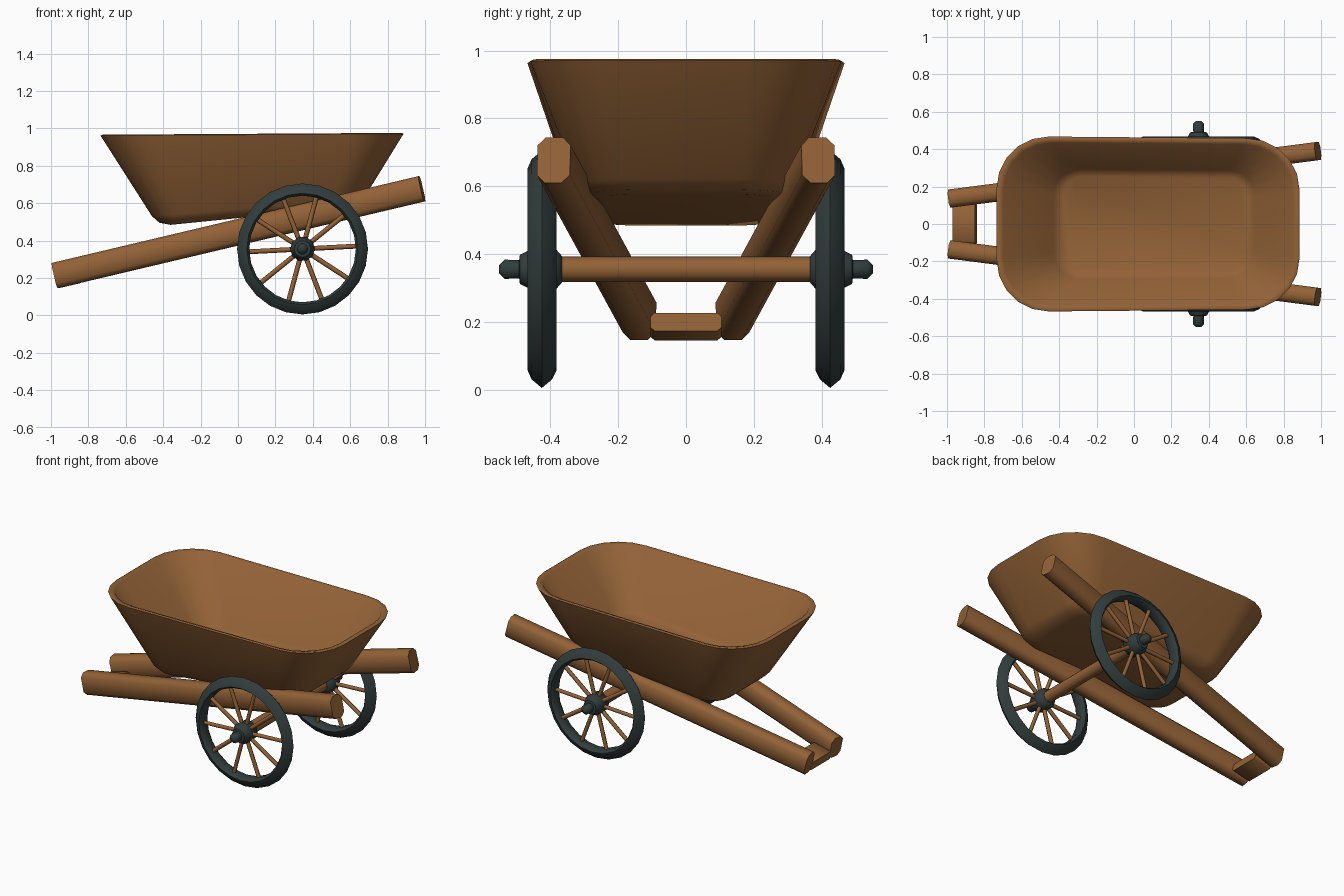
import bpy, bmesh
from math import sin, cos, pi, radians
from mathutils import Vector, Matrix

if "Cube" in bpy.data.objects:
    bpy.data.objects.remove(bpy.data.objects["Cube"])


def material(name, color):
    m = bpy.data.materials.new(name)
    m.use_nodes = True
    m.diffuse_color = color
    m.node_tree.nodes["Principled BSDF"].inputs["Base Color"].default_value = color
    return m


WOOD = material("brown wood", (0.29, 0.122, 0.038, 1))
IRON = material("dark iron", (0.032, 0.046, 0.046, 1))
HUB = Vector((0.345, 0.425, 0.355))


def finish(name, bm, mat, angle=50):
    bmesh.ops.recalc_face_normals(bm, faces=bm.faces)
    mesh = bpy.data.meshes.new(name)
    bm.to_mesh(mesh)
    bm.free()
    mesh.materials.append(mat)
    mesh.shade_smooth()
    mesh.set_sharp_from_angle(angle=radians(angle))
    ob = bpy.data.objects.new(name, mesh)
    bpy.context.collection.objects.link(ob)
    return ob


def loft(bm, rings, closed=False):
    """Skin a list of equal-length point rings; cap the ends unless closed."""
    loops = [[bm.verts.new(p) for p in ring] for ring in rings]
    pairs = list(zip(loops, loops[1:]))
    if closed:
        pairs.append((loops[-1], loops[0]))
    for a, b in pairs:
        for i in range(len(a)):
            j = (i + 1) % len(a)
            bm.faces.new((a[i], a[j], b[j], b[i]))
    if not closed:
        bm.faces.new(loops[0])
        bm.faces.new(loops[-1])


def lathe(name, profile, mat, steps, side=1, closed=False, angle=50):
    """Turn a profile of (y, radius) points about the wheel axis."""
    bm = bmesh.new()
    turns = [2 * pi * i / steps for i in range(steps)]
    loft(bm, [[(HUB.x + r * cos(t), y * side, HUB.z + r * sin(t)) for t in turns]
              for y, r in profile], closed)
    return finish(name, bm, mat, angle)


def timber(name, start, end, width, height, chamfer):
    """Chamfered beam between two points."""
    start, end = Vector(start), Vector(end)
    along = (end - start).normalized()
    across = Vector((0, 0, 1)).cross(along).normalized()
    up = along.cross(across)
    w, h, c = width / 2, height / 2, chamfer
    section = [(w, h - c), (w - c, h), (c - w, h), (-w, h - c),
               (-w, c - h), (c - w, -h), (w - c, -h), (w, c - h)]
    bm = bmesh.new()
    loft(bm, [[p + across * a + up * b for a, b in section] for p in (start, end)])
    return finish(name, bm, WOOD)


def outline(x0, x1, half, r, z, tilt):
    """Rounded rectangle, slightly narrower toward +x, with a tilted plane."""
    points = []
    for k, (cx, cy) in enumerate([(x1 - r, half - r), (x0 + r, half - r),
                                  (x0 + r, r - half), (x1 - r, r - half)]):
        for i in range(6):
            t = (k + i / 5) * pi / 2
            x, y = cx + r * cos(t), cy + r * sin(t)
            points.append((x, y * (1 - 0.03 * (x - x0) / (x1 - x0)),
                           z + tilt * (x + 0.4)))
    return points


# Tub: outer shell from the bottom up, over the rim, then down to the floor
bm = bmesh.new()
loft(bm, [outline(*ring) for ring in (
    (-0.36, 0.57, 0.25, 0.11, 0.480, 0.10),
    (-0.42, 0.63, 0.295, 0.14, 0.497, 0.09),
    (-0.46, 0.67, 0.325, 0.16, 0.535, 0.08),
    (-0.735, 0.885, 0.470, 0.28, 0.963, 0.006),
    (-0.725, 0.875, 0.460, 0.27, 0.968, 0.006),
    (-0.70, 0.85, 0.437, 0.26, 0.960, 0.006),
    (-0.43, 0.645, 0.295, 0.14, 0.565, 0.07),
    (-0.38, 0.60, 0.255, 0.10, 0.535, 0.08))])
finish("tub", bm, WOOD)

# Crosspiece between the low ends of the rails
timber("crosspiece", (-0.965, 0, 0.172), (-0.845, 0, 0.2), 0.21, 0.055, 0.012)

# Axle
lathe("axle", [(-0.38, 0.037), (0.38, 0.037)], WOOD, 12)

for side, label in ((1, "back"), (-1, "front")):
    # Splayed, sloping side rail
    timber(label + "_rail", (-0.978, 0.137 * side, 0.213),
           (0.983, 0.39 * side, 0.677), 0.098, 0.138, 0.024)

    # Rim with a pointed tread
    lathe(label + "_wheel_rim",
          [(0.425, 0.35), (0.455, 0.325), (0.467, 0.298), (0.45, 0.285),
           (0.40, 0.285), (0.382, 0.298), (0.395, 0.325)],
          IRON, 24, side, True, 70)

    # Hub and its end cap
    lathe(label + "_hub",
          [(0.365, 0.04), (0.385, 0.064), (0.45, 0.066), (0.49, 0.045),
           (0.492, 0.028), (0.535, 0.03), (0.552, 0.012)], IRON, 10, side)

    # Ten spokes
    bm = bmesh.new()
    for i in range(10):
        t = radians(3 + 36 * i)
        out = Vector((cos(t), 0, sin(t)))
        centre = Vector((HUB.x, HUB.y * side, HUB.z)) + out * 0.17
        turn = out.to_track_quat('Z', 'Y').to_matrix().to_4x4()
        bmesh.ops.create_cone(bm, cap_ends=True, segments=6, radius1=0.013,
                              radius2=0.013, depth=0.25,
                              matrix=Matrix.Translation(centre) @ turn)
    finish(label + "_spokes", bm, WOOD, 65)
